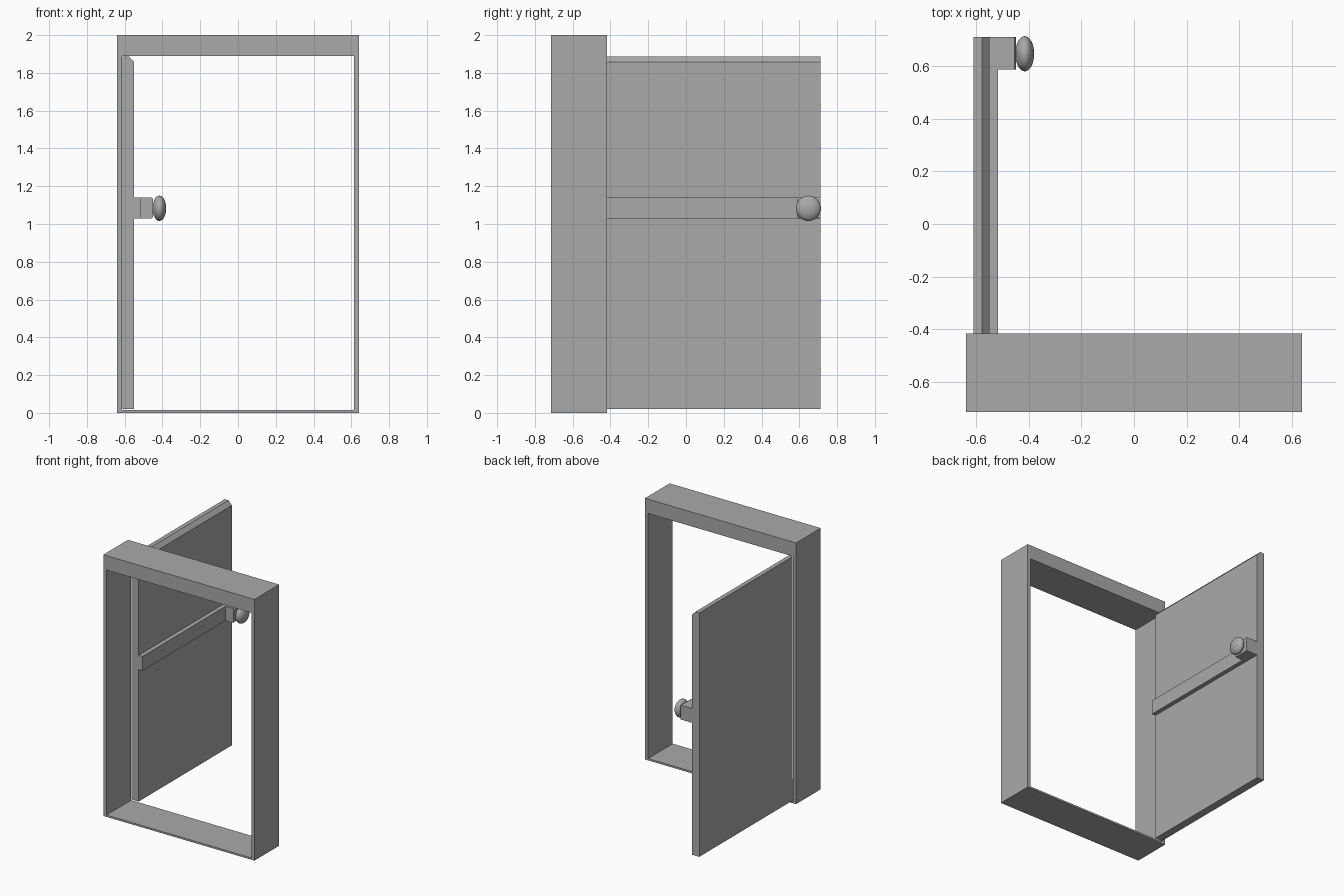
import bpy
import bmesh
import math
from mathutils import Matrix, Vector

if "Cube" in bpy.data.objects:
    bpy.data.objects.remove(bpy.data.objects["Cube"], do_unlink=True)

# Single grey colour
grey = bpy.data.materials.new("plain_grey")
grey.use_nodes = True
grey.diffuse_color = (0.4, 0.4, 0.4, 1)
grey.node_tree.nodes["Principled BSDF"].inputs["Base Color"].default_value = (0.4, 0.4, 0.4, 1)


def add_object(name, bm):
    mesh = bpy.data.meshes.new(name)
    bmesh.ops.recalc_face_normals(bm, faces=bm.faces)
    bm.to_mesh(mesh)
    bm.free()
    mesh.materials.append(grey)
    obj = bpy.data.objects.new(name, mesh)
    bpy.context.collection.objects.link(obj)
    return obj


def extrude_along_y(name, profile, y0, y1):
    """Closed x-z profile swept from y0 to y1."""
    bm = bmesh.new()
    face = bm.faces.new([bm.verts.new((x, y0, z)) for x, z in profile])
    swept = bmesh.ops.extrude_face_region(bm, geom=[face])
    verts = [v for v in swept["geom"] if isinstance(v, bmesh.types.BMVert)]
    bmesh.ops.translate(bm, verts=verts, vec=(0, y1 - y0, 0))
    return add_object(name, bm)


def rectangle(x0, x1, z0, z1):
    return [(x0, z0), (x1, z0), (x1, z1), (x0, z1)]


# Door frame: outer and inner loops bridged front and back
HALF, INNER = 0.64, 0.613
FRONT, BACK = -0.715, -0.417
SILL, LINTEL = 0.014, 1.89
bm = bmesh.new()
loops = []
for y in (FRONT, BACK):
    for shape in (rectangle(-HALF, HALF, 0, 2), rectangle(-INNER, INNER, SILL, LINTEL)):
        loops.append([bm.verts.new((x, y, z)) for x, z in shape])
outer_f, inner_f, outer_b, inner_b = loops
for a, b in ((outer_f, inner_f), (inner_f, inner_b), (inner_b, outer_b), (outer_b, outer_f)):
    for i in range(4):
        j = (i + 1) % 4
        bm.faces.new((a[i], a[j], b[j], b[i]))
add_object("door_frame", bm)

# Open door: slab with chamfered top edge and a raised cross rail in one profile
DOOR_X, FACE_X, RAIL_X = -0.611, -0.55, -0.517
RAIL_LOW, RAIL_HIGH = 1.03, 1.14
DOOR_END = 0.712
extrude_along_y("door", [
    (DOOR_X, 0.02), (FACE_X, 0.02), (FACE_X, RAIL_LOW), (RAIL_X, RAIL_LOW),
    (RAIL_X, RAIL_HIGH), (FACE_X, RAIL_HIGH), (FACE_X, 1.857),
    (-0.578, 1.888), (DOOR_X, 1.888)], BACK, DOOR_END)

# Knob block with a slightly tapered tip
MOUNT_X = -0.45
extrude_along_y("knob_mount", [
    (RAIL_X, RAIL_LOW), (MOUNT_X - 0.005, RAIL_LOW), (MOUNT_X, RAIL_LOW + 0.008),
    (MOUNT_X, RAIL_HIGH - 0.008), (MOUNT_X - 0.005, RAIL_HIGH), (RAIL_X, RAIL_HIGH)],
    0.588, DOOR_END)

# Flattened round knob
bm = bmesh.new()
bmesh.ops.create_uvsphere(bm, u_segments=32, v_segments=16, radius=1)
bmesh.ops.transform(bm, verts=bm.verts, matrix=(
    Matrix.Translation(Vector((-0.416, 0.648, 1.083)))
    @ Matrix.Diagonal((0.036, 0.067, 0.067, 1))
    @ Matrix.Rotation(math.pi / 2, 4, "Y")))
knob = add_object("door_knob", bm)
for poly in knob.data.polygons:
    poly.use_smooth = True
